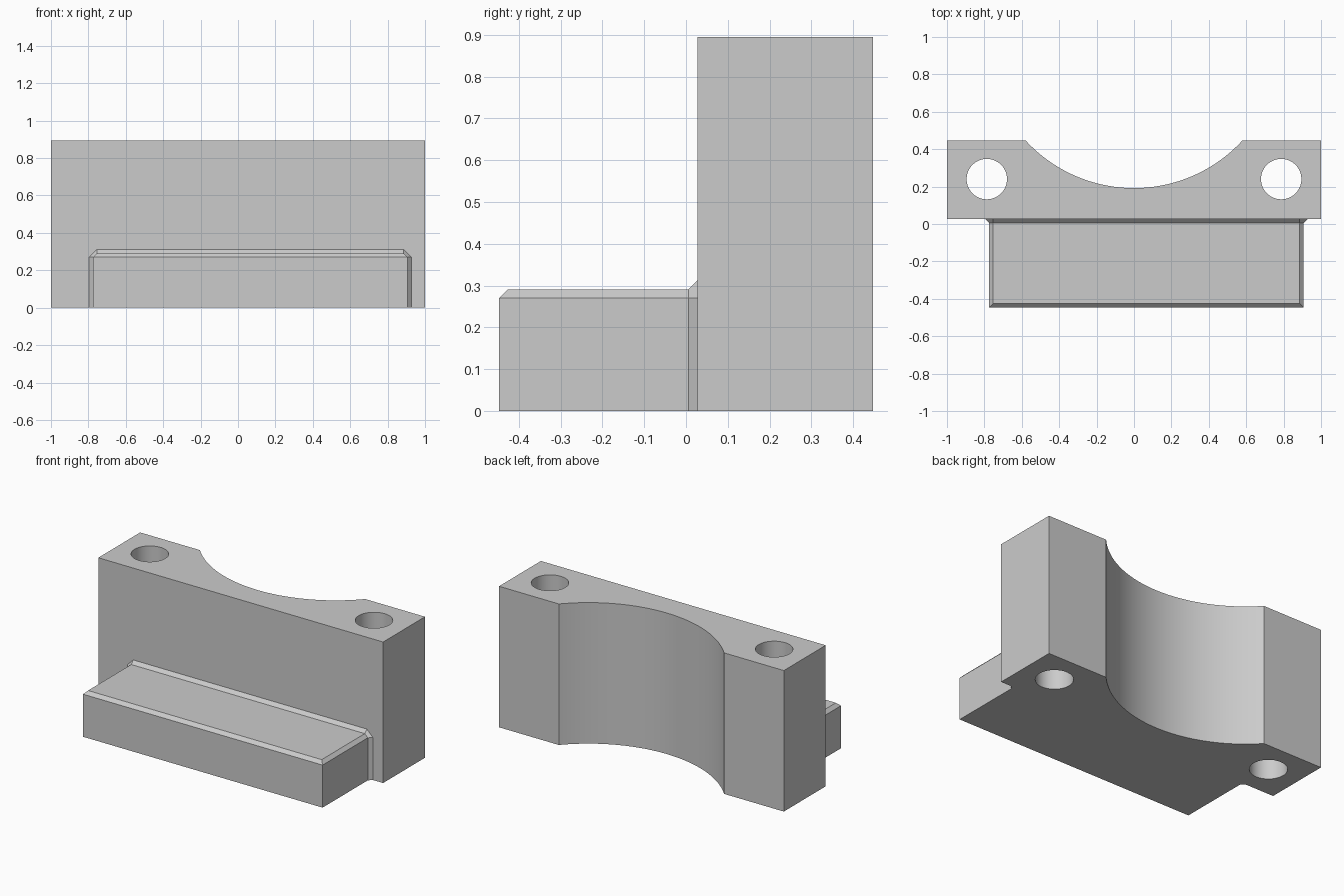
import bpy, bmesh, math

if "Cube" in bpy.data.objects:
    bpy.data.objects.remove(bpy.data.objects["Cube"])

grey = bpy.data.materials.new("plain grey")
grey.use_nodes = True
GREY = (0.6, 0.6, 0.6, 1)
grey.diffuse_color = GREY
grey.node_tree.nodes["Principled BSDF"].inputs["Base Color"].default_value = GREY

HEIGHT, BACK, JOINT = 0.895, 0.447, 0.027


def finish(name, bm):
    bmesh.ops.remove_doubles(bm, verts=bm.verts, dist=1e-5)
    bmesh.ops.recalc_face_normals(bm, faces=bm.faces)
    mesh = bpy.data.meshes.new(name)
    bm.to_mesh(mesh)
    bm.free()
    mesh.materials.append(grey)
    obj = bpy.data.objects.new(name, mesh)
    bpy.context.collection.objects.link(obj)
    return obj


# Upright block: plan outline with a shallow arc scooped from the back
half, sag = 0.58, 0.255
radius = (half**2 + sag**2) / (2 * sag)
sweep = math.asin(half / radius)
centre_y = BACK - sag + radius
steps = 64
outline = [(-1, BACK), (-1, JOINT), (1, JOINT), (1, BACK)]
for i in range(steps + 1):
    a = sweep * (1 - 2 * i / steps)
    outline.append((radius * math.sin(a), centre_y - radius * math.cos(a)))

bm = bmesh.new()
base = bm.faces.new([bm.verts.new((x, y, 0)) for x, y in outline])
top = bmesh.ops.extrude_face_region(bm, geom=[base], use_keep_orig=True)
bmesh.ops.translate(bm, vec=(0, 0, HEIGHT),
                    verts=[v for v in top["geom"] if isinstance(v, bmesh.types.BMVert)])
block = finish("upright_block", bm)

# Two vertical bolt holes
for side, x in (("left", 0.787), ("right", -0.787)):
    bpy.ops.mesh.primitive_cylinder_add(vertices=64, radius=0.108, depth=2, location=(x, 0.24, 0.45))
    cutter = bpy.context.object
    cutter.name = side + "_bolt_hole_cutter"
    cutter.data.materials.append(grey)
    cutter.hide_render = True
    hole = block.modifiers.new(side + " bolt hole", "BOOLEAN")
    hole.object = cutter
    hole.solver = "EXACT"
    bpy.ops.object.select_all(action="DESELECT")
    block.select_set(True)
    bpy.context.view_layer.objects.active = block
    bpy.ops.object.modifier_apply(modifier=hole.name)
    bpy.data.objects.remove(cutter)
bpy.ops.object.shade_smooth_by_angle(angle=math.radians(30))

# Ledge: chamfered sections lofted front to back, flaring where it meets the block
C = 0.021
X0, X1, SHOULDER = -0.775, 0.907, 0.27


def section(y, grow, chamfer):
    x0, x1 = X0 - grow, X1 + grow
    z = SHOULDER + chamfer
    return [(x0, y, 0), (x0, y, SHOULDER), (x0 + chamfer, y, z),
            (x1 - chamfer, y, z), (x1, y, SHOULDER), (x1, y, 0)]


bm = bmesh.new()
rings = [[bm.verts.new(p) for p in section(*s)] for s in
         ((-BACK, 0, 0), (-BACK + C, 0, C), (JOINT - C, 0, C), (JOINT, C, 2 * C))]
for a, b in zip(rings, rings[1:]):
    for i in range(6):
        j = (i + 1) % 6
        bm.faces.new((a[i], a[j], b[j], b[i]))
bm.faces.new(rings[0])
bm.faces.new(rings[-1])
finish("front_ledge", bm)
